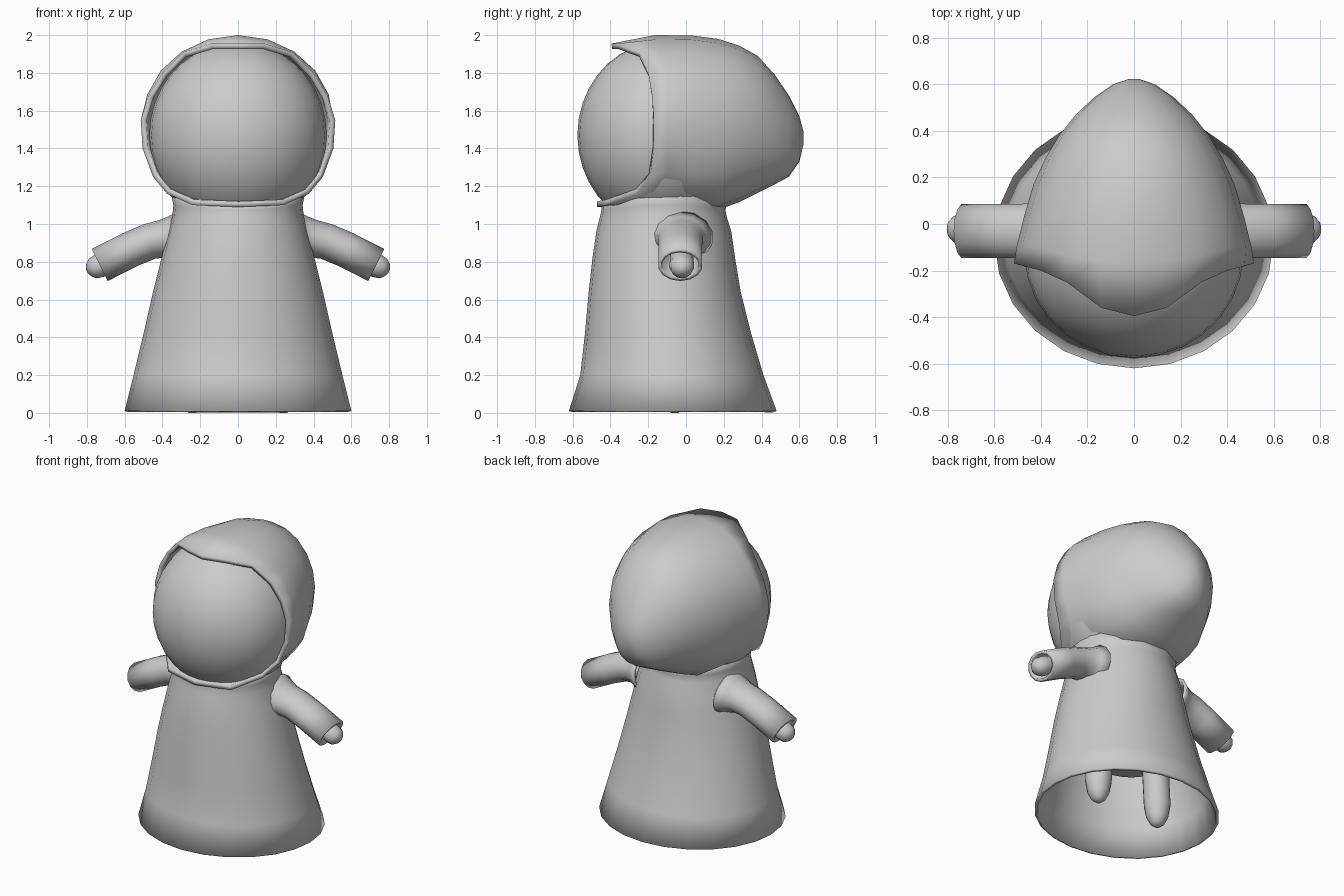
import bpy, bmesh
from math import sin, cos, pi
from mathutils import Vector

if "Cube" in bpy.data.objects:
    bpy.data.objects.remove(bpy.data.objects["Cube"])


def loft(name, rings, cap_start=False, cap_end=False, thick=0, mirror=False):
    """Skin a list of closed rings into one smooth object."""
    bm = bmesh.new()
    rows = [[bm.verts.new(p) for p in r] for r in rings]
    n = len(rows[0])
    for a, b in zip(rows, rows[1:]):
        for i in range(n):
            j = (i + 1) % n
            bm.faces.new((a[i], a[j], b[j], b[i]))
    if cap_start:
        bm.faces.new(rows[0])
    if cap_end:
        bm.faces.new(rows[-1])
    bmesh.ops.recalc_face_normals(bm, faces=bm.faces[:])
    # Make sure the skin faces outwards
    mid = sum((v.co for v in bm.verts), Vector()) / len(bm.verts)
    if sum(f.normal.dot(f.calc_center_median() - mid) * f.calc_area() for f in bm.faces) < 0:
        bmesh.ops.reverse_faces(bm, faces=bm.faces[:])
    me = bpy.data.meshes.new(name)
    bm.to_mesh(me)
    bm.free()
    ob = bpy.data.objects.new(name, me)
    bpy.context.collection.objects.link(ob)
    bpy.ops.object.select_all(action='DESELECT')
    bpy.context.view_layer.objects.active = ob
    ob.select_set(True)
    bpy.ops.object.shade_smooth_by_angle(angle=0.8)
    if thick:
        m = ob.modifiers.new("thickness", 'SOLIDIFY')
        m.thickness, m.offset = thick, -1
    if mirror:
        ob.modifiers.new("mirror", 'MIRROR')
    return ob


def tube(name, path, y, squash=1.0, n=14, **kw):
    """Tube along (x, z, radius) points in the plane y."""
    rings = []
    for i, (x, z, r) in enumerate(path):
        p, q = path[max(i - 1, 0)], path[min(i + 1, len(path) - 1)]
        t = Vector((q[0] - p[0], q[1] - p[1])).normalized()
        rings.append([(x - t.y * r * cos(a), y + r * squash * sin(a), z + t.x * r * cos(a))
                      for a in (2 * pi * k / n for k in range(n))])
    return loft(name, rings, **kw)


# Robe: (z, half width, front y, back y, lift of the sides)
robe = [(0.01, .60, -.62, .48, 0), (.2, .553, -.56, .41, 0), (.42, .50, -.535, .345, 0),
        (.64, .45, -.515, .29, 0), (.82, .405, -.495, .26, 0), (.96, .37, -.475, .24, 0),
        (1.04, .348, -.455, .215, 0), (1.075, .342, -.447, .208, .025), (1.095, .355, -.447, .215, .07)]
rings = []
for z, w, f, b, lift in robe:
    ring = []
    for k in range(24):
        a = 2 * pi * k / 24
        ring.append((w * sin(a), (f + b) / 2 + (b - f) / 2 * cos(a), z + lift * sin(a) ** 2))
    rings.append(ring)
loft("robe", rings, thick=.02)

# Hood: a shaped rim followed by ovals shrinking towards the back
rim = [(0, -.395, 1.955), (.14, -.36, 1.955), (.29, -.25, 1.91), (.40, -.2, 1.80), (.475, -.18, 1.68),
       (.515, -.17, 1.55), (.505, -.17, 1.40), (.45, -.19, 1.25), (.375, -.26, 1.16),
       (.24, -.42, 1.10), (0, -.47, 1.09)]
rings = [rim + [(-x, y, z) for x, y, z in rim[-2:0:-1]]]
# (y, half width, top z, bottom z)
for y, w, top, bot in [(-.1, .505, 2.0, 1.09), (.03, .473, 1.998, 1.075), (.17, .432, 1.98, 1.075),
                       (.28, .382, 1.945, 1.115), (.38, .322, 1.89, 1.165), (.47, .25, 1.79, 1.21),
                       (.545, .17, 1.68, 1.25), (.60, .09, 1.57, 1.33), (.622, .025, 1.49, 1.42)]:
    ring = []
    for k in range(20):
        a = 2 * pi * k / 20
        s = sin(a)
        if cos(a) < 0 and abs(s) > 1e-6:
            s = abs(s) ** (.62 if y < .2 else .75) * (1 if s > 0 else -1)
        yy = y - .16 * max(0, abs(cos(a)) - .6) if y == -.1 else y
        ring.append((w * s, yy, (top + bot) / 2 + (top - bot) / 2 * cos(a)))
    rings.append(ring)
loft("hood", rings, cap_end=True, thick=.03)

# Head
bpy.ops.mesh.primitive_uv_sphere_add(segments=28, ring_count=18, location=(0, -.125, 1.47))
head = bpy.context.object
head.name = "head"
head.scale = (.47, .45, .495)
bpy.ops.object.shade_smooth()

# Sleeves with the arms and hands inside them
tube("sleeve", [(.31, .93, .14), (.355, .927, .115), (.40, .922, .1), (.47, .907, .096), (.57, .865, .095),
                (.732, .783, .095)], -.03, 1.25, thick=.02, mirror=True)
tube("arm", [(.30, .92, .06), (.45, .905, .06), (.57, .86, .055), (.69, .80, .06), (.735, .778, .063),
             (.77, .763, .055), (.79, .755, .035), (.80, .75, .01)],
     -.022, 1.05, cap_start=True, cap_end=True, mirror=True)

# Torso and legs hidden under the robe
tube("torso", [(0, .40, .24), (0, .43, .28), (0, .7, .27), (0, .9, .25), (0, 1.05, .2)],
     -.08, .85, n=24, cap_start=True, cap_end=True)
tube("leg", [(.24, .0, .02), (.24, .02, .045), (.24, .07, .07), (.24, .15, .085), (.22, .5, .085)],
     -.06, cap_start=True, cap_end=True, mirror=True)
